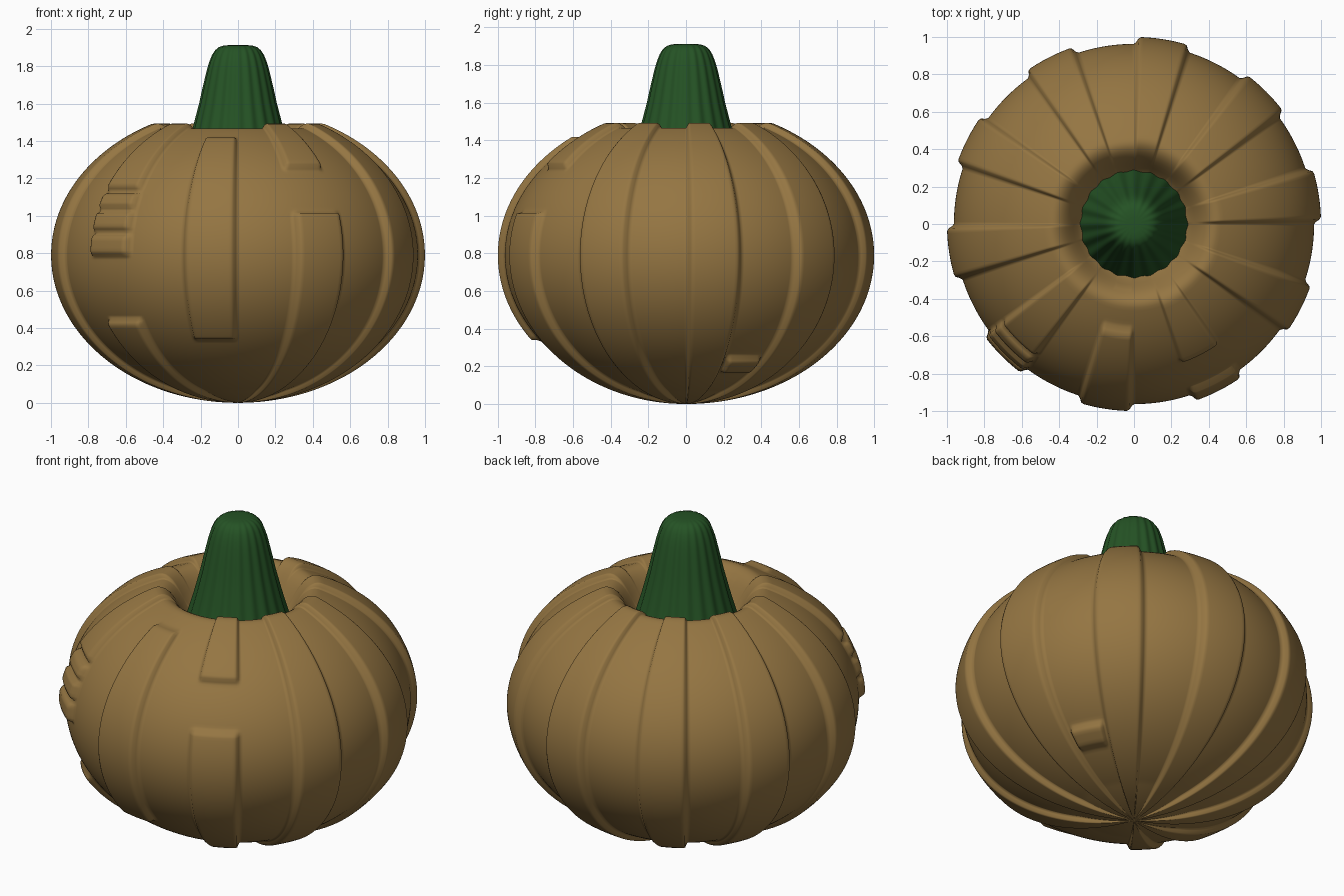
import bpy, bmesh
from math import sin, cos, pi, sqrt, asin, radians, degrees

if "Cube" in bpy.data.objects:
    bpy.data.objects.remove(bpy.data.objects["Cube"])

def smooth(a, b, x):
    t = max(0.0, min(1.0, (x - a) / (b - a)))
    return t * t * (3 - 2 * t)

def window(lo, hi, soft, x):
    return smooth(lo - soft, lo + soft, x) * (1 - smooth(hi - soft, hi + soft, x))

def lathe(name, profile, n, shape, color):
    """Revolve (r, z) rows; shape(r, z, angle) returns the sculpted (r, z)."""
    bm = bmesh.new()
    rings = []
    for r, z in profile:
        ring = []
        for i in range(n):
            a = 2 * pi * i / n
            rr, zz = shape(r, z, a)
            ring.append(bm.verts.new((rr * cos(a), rr * sin(a), zz)))
        rings.append(ring)
    for lo, hi in zip(rings, rings[1:]):
        for i in range(n):
            j = (i + 1) % n
            bm.faces.new((lo[i], lo[j], hi[j], hi[i]))
    for ring, flip in ((rings[0], True), (rings[-1], False)):
        c = bm.verts.new((0, 0, sum(v.co.z for v in ring) / n))
        for i in range(n):
            a, b = ring[i], ring[(i + 1) % n]
            bm.faces.new((b, a, c) if flip else (a, b, c))
    for f in bm.faces:
        f.smooth = True
    me = bpy.data.meshes.new(name)
    bm.to_mesh(me)
    bm.free()
    ob = bpy.data.objects.new(name, me)
    bpy.context.collection.objects.link(ob)
    mat = bpy.data.materials.new(name + "_colour")
    mat.diffuse_color = color
    mat.use_nodes = True
    mat.node_tree.nodes["Principled BSDF"].inputs["Base Color"].default_value = mat.diffuse_color
    me.materials.append(mat)
    return ob

# Raised ribs: ten 18-degree bands, three of them broken into pieces by height
MID = 0.79
PIECES = {
    6: [(-1, 0.43), (0.79, 0.90), (0.925, 1.025), (1.045, 1.125), (1.15, 2)],
    7: [(0.33, 1.43)],
    8: [(-1, 1.02), (1.27, 2)],
}

def rib_height(z, deg):
    k = int(deg // 36) % 10
    local = deg % 36
    h = smooth(0, 2, local) * (1 - smooth(16, 18, local))
    if k in PIECES:
        h *= max(window(lo, hi, 0.012, z) for lo, hi in PIECES[k])
    # small loose patch between two ribs on the right side
    if 18 < deg < 36:
        h = max(h, window(19, 35, 1, deg) * window(0.155, 0.23, 0.012, z))
    return h

def body_shape(r, z, a):
    step = 0.037 * min(1.0, r / 0.32)
    s = 1 - step * (1 - rib_height(z, degrees(a)))
    return r * s, MID + (z - MID) * s

# Body: flattened ball, then a rim that rolls into a crater
rows = 125
t0, t1 = radians(-89.3), asin(0.886)
profile = []
for i in range(rows + 1):
    t = t0 + (t1 - t0) * i / rows
    profile.append((cos(t), MID + MID * sin(t)))
profile += [(0.445, 1.493), (0.425, 1.49), (0.405, 1.48), (0.385, 1.464),
            (0.365, 1.44), (0.345, 1.41), (0.325, 1.375), (0.305, 1.34),
            (0.28, 1.305), (0.25, 1.28), (0.2, 1.26)]
lathe("pumpkin_body", profile, 480, body_shape, (0.30, 0.18, 0.055, 1))

# Stem: tapered, lightly fluted, with a rounded tip
stem = [(0.30, 1.25), (0.29, 1.29), (0.275, 1.34), (0.257, 1.40), (0.24, 1.46),
        (0.222, 1.53), (0.204, 1.60), (0.189, 1.67), (0.175, 1.73),
        (0.162, 1.785), (0.15, 1.825), (0.136, 1.86), (0.12, 1.885),
        (0.10, 1.902), (0.075, 1.91), (0.04, 1.913)]

def stem_shape(r, z, a):
    return r * (1 + 0.02 * cos(20 * a)), z

lathe("stem", stem, 160, stem_shape, (0.018, 0.085, 0.018, 1))
